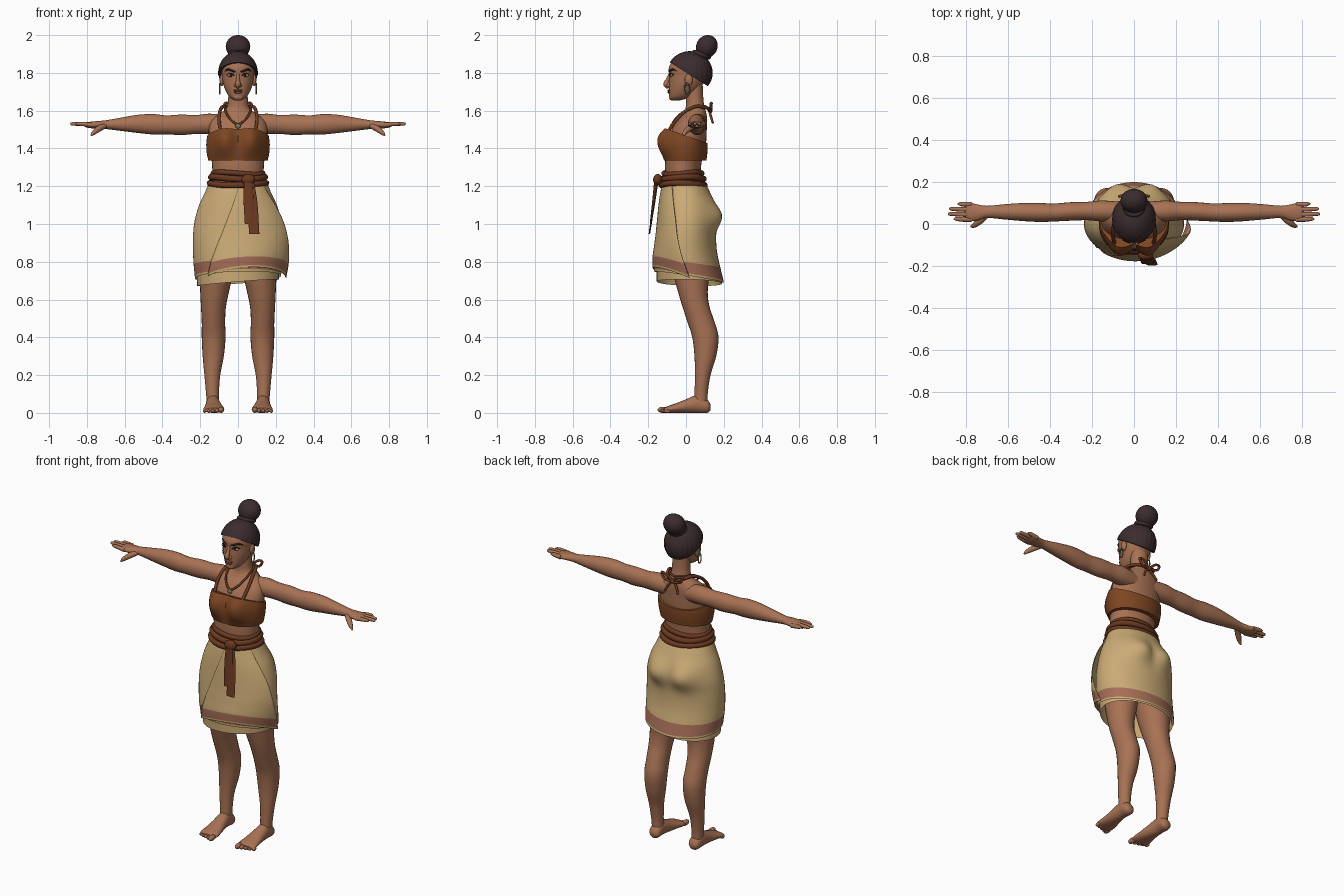
import bpy, bmesh
from math import sin, cos, pi, exp, radians, sqrt
from mathutils import Vector, Matrix

if "Cube" in bpy.data.objects:
    bpy.data.objects.remove(bpy.data.objects["Cube"])


def material(name, r, g, b):
    lin = [(c / 255 / 12.92) if c < 11 else ((c / 255 + .055) / 1.055) ** 2.4 for c in (r, g, b)] + [1]
    m = bpy.data.materials.new(name)
    m.use_nodes = True
    m.diffuse_color = lin
    m.node_tree.nodes["Principled BSDF"].inputs["Base Color"].default_value = lin
    return m


SKIN = material("skin", 168, 114, 84)
HAIR = material("dark_hair", 60, 44, 46)
TOP = material("brown_cloth", 126, 70, 34)
BELT = material("dark_brown_cord", 106, 57, 32)
CREAM = material("cream_cloth", 203, 171, 118)
PINK = material("dusty_pink_band", 166, 110, 88)
DARK = material("brow_and_eye_dark", 40, 27, 24)
WHITE = material("eye_white", 190, 175, 160)
LIP = material("lip", 138, 80, 66)
METAL = material("dull_brass", 128, 118, 80)


def finish(bm, name, mats, mirror=False, angle=50):
    bmesh.ops.recalc_face_normals(bm, faces=bm.faces)
    me = bpy.data.meshes.new(name)
    bm.to_mesh(me)
    bm.free()
    for m in mats:
        me.materials.append(m)
    for p in me.polygons:
        p.use_smooth = True
    me.set_sharp_from_angle(angle=radians(angle))
    ob = bpy.data.objects.new(name, me)
    bpy.context.scene.collection.objects.link(ob)
    if mirror:
        ob.modifiers.new("mirror", 'MIRROR').use_mirror_merge = False
    return ob


def smooth_rows(secs, k):
    """Catmull-Rom rows through the given sections."""
    rows, last = [], len(secs) - 1
    for i in range(last):
        q = [secs[max(0, min(last, i + d))] for d in (-1, 0, 1, 2)]
        for s in range(k):
            t = s / k
            rows.append([.5 * (2 * b + (c - a) * t + (2*a - 5*b + 4*c - d) * t*t + (3*b - a - 3*c + d) * t**3)
                         for a, b, c, d in zip(*q)])
    return rows + [list(secs[-1])]


def skin_rings(rings, cap=True, closed=False, rule=None, wrap=True):
    bm = bmesh.new()
    vs = [[bm.verts.new(p) for p in ring] for ring in rings]
    n = len(vs[0])
    for i in range(len(vs) if closed else len(vs) - 1):
        a, b = vs[i], vs[(i + 1) % len(vs)]
        for j in range(n if wrap else n - 1):
            f = bm.faces.new((a[j], a[(j + 1) % n], b[(j + 1) % n], b[j]))
            f.material_index = rule(i) if rule else 0
    if cap and not closed:
        bm.faces.new(vs[0])
        bm.faces.new(vs[-1])
    return bm


def loft(name, mats, secs, axis='z', n=32, k=5, shape=None, rule=None, cap=True, mirror=False):
    """Sections are (position, centre a, centre b, radius a, radius b)."""
    rings = []
    for p, ca, cb, ra, rb in smooth_rows(secs, k):
        ring = []
        for j in range(n):
            t = 2 * pi * j / n
            a, b = ca + ra * sin(t), cb - rb * cos(t)
            v = Vector({'z': (a, b, p), 'x': (p, a, b), 'y': (a, p, b)}[axis])
            ring.append(shape(v) if shape else v)
        rings.append(ring)
    return finish(skin_rings(rings, cap, rule=rule), name, mats, mirror)


def fb(z, rx, front, back, cx=0):
    return (z, cx, (front + back) / 2, rx, (back - front) / 2)


def tube(name, mat, pts, closed=False, mirror=False, n=10, k=5):
    """Points are (x, y, z, radius)."""
    rows = pts if closed else smooth_rows(pts, k)
    c = [Vector(r[:3]) for r in rows]
    rings, nrm = [], Vector((.1, .2, 1))
    for i, r in enumerate(rows):
        a, b = (c[i - 1], c[(i + 1) % len(c)]) if closed else (c[max(0, i - 1)], c[min(len(c) - 1, i + 1)])
        t = (b - a).normalized()
        nrm = (nrm - t * nrm.dot(t)).normalized()
        bi = t.cross(nrm)
        rings.append([c[i] + r[3] * (nrm * cos(2 * pi * j / n) + bi * sin(2 * pi * j / n)) for j in range(n)])
    return finish(skin_rings(rings, closed=closed), name, [mat], mirror)


def ball(name, mat, loc, rad, tilt=0, mirror=False):
    bm = bmesh.new()
    m = Matrix.Translation(loc) @ Matrix.Rotation(tilt, 4, 'X') @ Matrix.Diagonal((*rad, 1))
    bmesh.ops.create_uvsphere(bm, u_segments=24, v_segments=16, radius=1, matrix=m)
    return finish(bm, name, [mat], mirror)


def bump(d, w):
    return exp(-(d / w) ** 2)


# Body
loft("torso_and_neck", [SKIN], [
    fb(1.15, .13, -.10, .08), fb(1.27, .135, -.11, .078), fb(1.34, .14, -.11, .085), fb(1.42, .152, -.10, .105),
    fb(1.5, .155, -.075, .11), fb(1.55, .14, -.045, .112), fb(1.585, .095, -.015, .108),
    fb(1.615, .06, -.002, .1), fb(1.66, .052, .0, .092), fb(1.73, .052, -.0, .09)])
loft("arm", [SKIN], [
    (.06, .06, 1.525, .045, .05), (.15, .062, 1.53, .05, .054), (.22, .062, 1.527, .044, .05),
    (.3, .06, 1.525, .044, .054), (.38, .055, 1.525, .043, .05), (.45, .055, 1.528, .045, .054),
    (.53, .057, 1.53, .043, .048), (.62, .058, 1.528, .036, .035), (.7, .058, 1.526, .029, .023),
    (.745, .055, 1.525, .038, .02), (.79, .058, 1.524, .045, .016), (.81, .06, 1.524, .04, .01)],
    axis='x', n=24, mirror=True)
for label, y, tip in (("index", .022, .86), ("middle", .046, .888), ("ring", .07, .882), ("little", .094, .842)):
    tube(label + "_finger", SKIN, [(.775, y, 1.524, .012), (.815, y, 1.529, .0115), (tip - .012, y + .002, 1.53, .009),
                                   (tip, y + .002, 1.529, .003)], mirror=True)
tube("thumb", SKIN, [(.705, .04, 1.52, .014), (.735, .015, 1.505, .016), (.762, -.006, 1.485, .012),
                     (.778, -.013, 1.467, .004)], mirror=True)

# Legs and feet
loft("leg", [SKIN], [
    fb(.03, .032, .04, .115, .132), fb(.1, .034, .045, .115, .135), fb(.2, .042, .047, .13, .136),
    fb(.3, .056, .045, .16, .131), fb(.4, .063, .033, .172, .129), fb(.48, .062, .008, .152, .13),
    fb(.56, .066, -.018, .125, .13), fb(.64, .076, -.042, .115, .124), fb(.75, .09, -.07, .125, .115),
    fb(.9, .1, -.09, .13, .11)], n=24, mirror=True)
loft("foot", [SKIN], [
    (.13, .132, .03, .016, .014), (.112, .132, .035, .034, .035), (.06, .133, .047, .036, .047),
    (0, .13, .036, .043, .036), (-.05, .128, .026, .051, .026), (-.09, .128, .019, .056, .019),
    (-.115, .128, .014, .05, .012)], axis='y', n=20, mirror=True)
for i, r in enumerate((.019, .014, .013, .012, .011)):
    ball("toe_%d" % (i + 1), SKIN, (.089 + .022 * i, -.122 + .006 * i, r * .85), (r * .8, r * 1.5, r * .85), mirror=True)

# Head and face
loft("head", [SKIN], [
    fb(1.655, .018, -.078, -.03), fb(1.67, .043, -.088, .02), fb(1.7, .063, -.09, .06), fb(1.74, .078, -.09, .09),
    fb(1.785, .085, -.089, .112), fb(1.83, .088, -.09, .12), fb(1.875, .07, -.06, .1), fb(1.9, .03, -.01, .06)])


def face_y(x):
    return .012 - .101 * sqrt(1 - (x / .088) ** 2)


tube("nose", SKIN, [(0, -.084, 1.795, .008), (0, -.096, 1.765, .010), (0, -.106, 1.742, .014),
                    (0, -.1, 1.728, .011), (0, -.09, 1.724, .006)])
ball("nostril_wing", SKIN, (.013, -.092, 1.733), (.009, .012, .008), mirror=True)
ball("upper_lip", LIP, (0, -.09, 1.707), (.025, .009, .006))
ball("lower_lip", LIP, (0, -.089, 1.697), (.021, .010, .007))
ball("chin", SKIN, (0, -.076, 1.672), (.026, .014, .017))
ball("eye", WHITE, (.039, face_y(.039) + .003, 1.787), (.017, .008, .008), mirror=True)
ball("iris", DARK, (.038, face_y(.038) - .002, 1.787), (.008, .005, .008), mirror=True)
tube("eyelid", DARK, [(x, face_y(x) - .003, z, .003) for x, z in ((.021, 1.787), (.038, 1.797), (.058, 1.79))], mirror=True)
tube("eyebrow", DARK, [(x, face_y(x) - .001, z, r) for x, z, r in
                       ((.014, 1.805, .004), (.035, 1.813, .006), (.055, 1.818, .005), (.07, 1.808, .002))], mirror=True)
ball("ear", SKIN, (.086, .014, 1.762), (.011, .021, .032), mirror=True)
tube("earring", METAL, [(.096, .006 + .014 * cos(t * pi / 10), 1.717 + .028 * sin(t * pi / 10), .0035) for t in range(20)],
     closed=True, mirror=True, n=8)

# Swept back hair, grooved towards the crown and trimmed along the hairline
bm = bmesh.new()
bmesh.ops.create_uvsphere(bm, u_segments=96, v_segments=28, radius=1)
for i, v in enumerate(bm.verts):
    ang = Vector((v.co.x, v.co.y + 1e-6)).angle_signed(Vector((0, 1)), 0)
    groove = 1 + .012 * cos(24 * ang) * (1 - abs(v.co.z))
    v.co = Vector((v.co.x * .104 * groove, .02 + v.co.y * .12 * groove, 1.8 + v.co.z * .115))
bmesh.ops.bisect_plane(bm, geom=bm.verts[:] + bm.edges[:] + bm.faces[:], plane_co=(0, -.08, 1.852),
                       plane_no=Vector((0, -.125, -.2)), clear_outer=True)
bmesh.ops.holes_fill(bm, edges=[e for e in bm.edges if e.is_boundary], sides=0)
finish(bm, "hair", [HAIR])
ball("hair_bun", HAIR, (0, .11, 1.939), (.065, .056, .063), tilt=-.5)
tube("bun_tie", HAIR, [(.042 * cos(t * pi / 12), .082 + .038 * sin(t * pi / 12), 1.897 - .014 * sin(t * pi / 12), .012)
                       for t in range(24)], closed=True)


# Bandeau top
def bust(v):
    t = (v.z - 1.335) / .133
    if v.y < 0:
        v.y -= .052 * bump(abs(v.x) - .075, .06) * bump(v.z - 1.425, .06)
    v.z += -.35 * v.y * t * t
    return v


loft("bandeau_top", [TOP], [fb(1.335, .157, -.115, .108), fb(1.38, .166, -.117, .113), fb(1.43, .168, -.108, .115),
                            fb(1.468, .163, -.09, .114)], n=64, shape=bust)

# Halter cords and necklace
tube("halter_strap", BELT, [(.09, -.1, 1.48, .009), (.1, -.06, 1.54, .009), (.097, -.01, 1.592, .009),
                            (.08, .05, 1.622, .009), (.045, .11, 1.615, .009), (0, .125, 1.6, .009)], mirror=True)
tube("strap_tail", BELT, [(0, .124, 1.6, .007), (.025, .13, 1.575, .007), (.045, .142, 1.535, .006)], mirror=True)
tube("strap_bow", BELT, [(0, .124, 1.602, .007), (.04, .135, 1.635, .007), (.07, .132, 1.638, .007),
                         (.05, .133, 1.605, .007), (0, .126, 1.598, .007)], mirror=True)
ball("strap_knot", BELT, (0, .128, 1.6), (.016, .012, .014))
tube("necklace", BELT, [(0, -.074, 1.524, .006), (.03, -.064, 1.545, .006), (.06, -.03, 1.582, .006),
                        (.068, .03, 1.618, .006), (.045, .09, 1.625, .006), (0, .108, 1.62, .006)], mirror=True)
ball("pendant", METAL, (0, -.078, 1.518), (.015, .007, .012))

# Skirt: an underlayer, a full wrap and an overlapping front panel
SKIRT = [fb(.7, .228, -.168, .2), fb(.712, .229, -.169, .198), fb(.775, .235, -.17, .182), fb(.85, .238, -.164, .165),
         fb(.94, .238, -.157, .158), fb(1.02, .229, -.15, .16), fb(1.1, .206, -.143, .15), fb(1.16, .178, -.135, .13),
         fb(1.22, .153, -.122, .102)]


def hem(v):
    w = max(0, min(1, (.95 - v.z) / .22))
    if v.y > 0:
        v.y += .042 * bump(abs(v.x) - .085, .075) * bump(v.z - 1.045, .07)
    v.z += (.022 - .16 * v.y + .03 * v.x) * w
    return v


def band(i):
    return 1 if i // 5 == 1 else 0


loft("underskirt", [CREAM], [fb(.69, .216, -.155, .192), fb(.76, .218, -.155, .175), fb(.85, .222, -.15, .15)],
     cap=False, n=48, shape=lambda v: v + Vector((0, 0, .08 * v.x - .03 * v.y)))
loft("wrap_skirt", [CREAM, PINK], SKIRT, n=64, shape=hem, rule=band, cap=False)
rings = []
for z, cx, cy, rx, ry in smooth_rows(SKIRT, 5):
    h, ring = (z - .7) / .52, []
    start, end = -.75 * (1 - h) + .05 * h, 1.58 - .6 * h
    for j in range(33):
        u = j / 32
        t = start + (end - start) * u
        f = 1.035 - .02 * h + .125 * u * u * sin(pi * (.25 + .75 * h))
        v = hem(Vector((f * rx * sin(t), cy - f * ry * cos(t), z)))
        v.z += .13 * u * (1 - u) * max(0, 1 - 2 * h) - .012 * (1 - h)
        ring.append(v)
    rings.append(ring)
panel = finish(skin_rings(rings, cap=False, rule=band, wrap=False), "front_panel", [CREAM, PINK])
panel.modifiers.new("cloth", 'SOLIDIFY').thickness = .005

# Cord belt, knot and hanging sash
for i, (z, rx, ry, r) in enumerate(((1.268, .132, .1, .014), (1.243, .142, .109, .017), (1.211, .15, .115, .016))):
    tube("belt_cord_%d" % (i + 1), BELT, [
        (rx * cos(t * pi / 24), -.016 + ry * sin(t * pi / 24), z + .006 * sin(t * pi / 12 + i), r) for t in range(48)],
        closed=True)
ball("belt_knot", BELT, (.055, -.15, 1.235), (.036, .024, .03))
loft("sash_tail_front", [BELT], [(1.24, .055, -.16, .02, .008), (1.15, .055, -.17, .026, .006),
                                 (1.0, .062, -.188, .026, .004)], n=16)
loft("sash_tail_back", [BELT], [(1.24, .06, -.152, .02, .008), (1.12, .075, -.168, .027, .006),
                                (.948, .086, -.194, .027, .004)], n=16)
